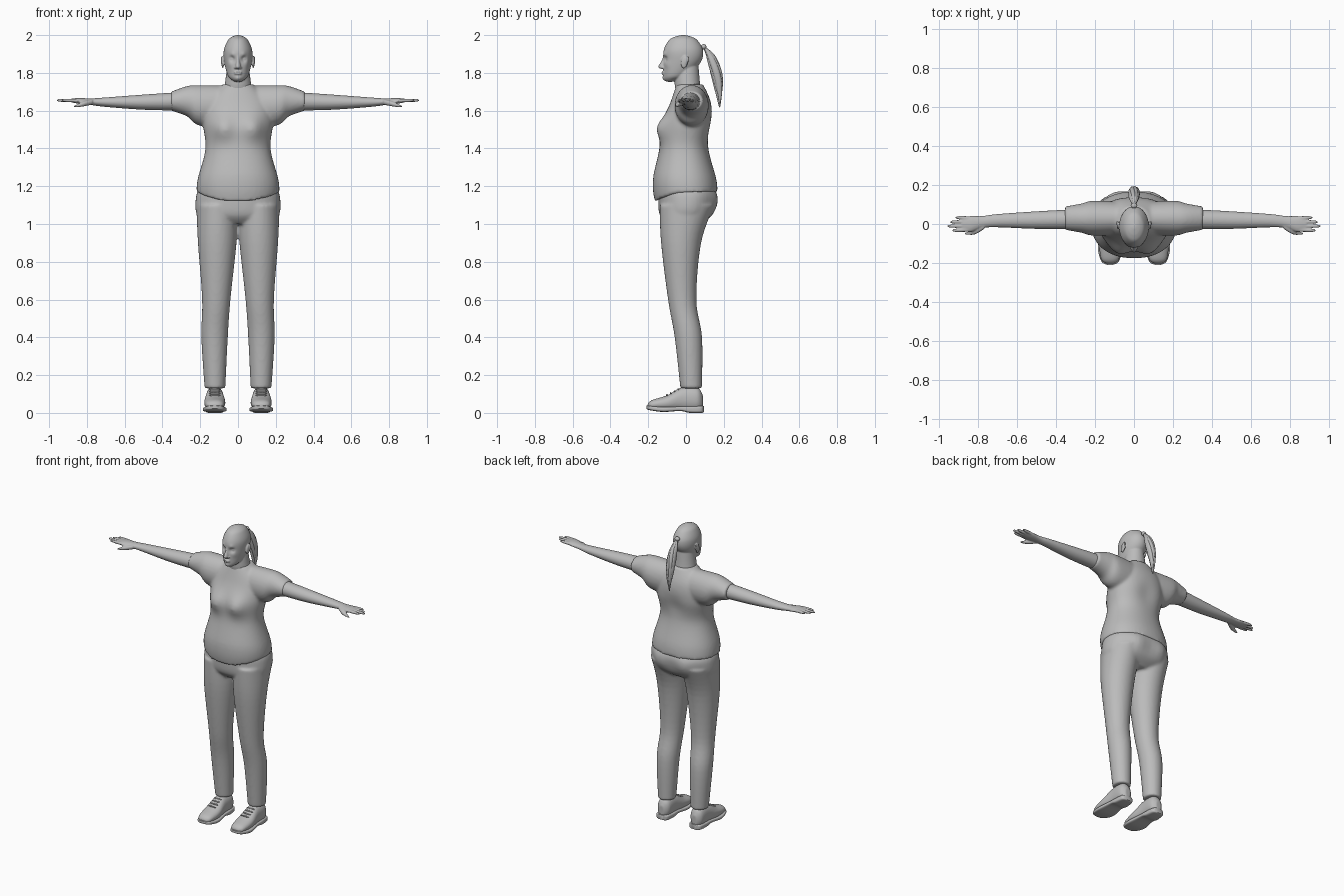
import bpy, bmesh, math
from mathutils import Vector, Matrix

if "Cube" in bpy.data.objects:
    bpy.data.objects.remove(bpy.data.objects["Cube"])

grey = bpy.data.materials.new("plain grey")
grey.use_nodes = True
tone = (0.5, 0.5, 0.5, 1)
grey.diffuse_color = tone
grey.node_tree.nodes["Principled BSDF"].inputs["Base Color"].default_value = tone

# Loft directions: along, across the oval, and from its low to its high edge
X, Y, Z = Matrix.Identity(3)
UPWARD, SIDEWAYS, BACKWARD = (Z, X, Y), (X, Y, Z), (Y, X, Z)
SIDES = {"left": 1, "right": -1}


def oval(at, wide, low, high, mid=0):
    """Cross-section: place, half width, both edges, and middle of the width."""
    return at, wide, low, high, mid


def spline(a, b, c, d, t):
    return b + t * (c - a + t * (2 * a - 5 * b + 4 * c - d + t * (3 * (b - c) + d - a))) / 2


def loft(bm, axes, ovals, sides=48, steps=6, power=2, mirror=1):
    """Smooth skin through a row of ovals."""
    along, across, depth = axes
    padded = [ovals[0], *ovals, ovals[-1]]
    dense = [[spline(*values, step / steps) for values in zip(*padded[i:i + 4])]
             for i in range(len(ovals) - 1) for step in range(steps)]
    rings = []
    for at, wide, low, high, mid in dense + [ovals[-1]]:
        ring = []
        for k in range(sides):
            angle = math.tau * k / sides
            u, v = (math.copysign(abs(f) ** (2 / power), f)
                    for f in (math.cos(angle), math.sin(angle)))
            point = along * at + across * (mid + wide * u) + depth * (low + high + (high - low) * v) / 2
            point.x *= mirror
            ring.append(bm.verts.new(point))
        rings.append(ring)
    for lower, upper in zip(rings, rings[1:]):
        for k in range(sides):
            bm.faces.new((lower[k], lower[k - 1], upper[k - 1], upper[k]))
    bm.faces.new(rings[0])
    bm.faces.new(rings[-1])


def blob(bm, place, size, tilt=0):
    matrix = Matrix.Translation(place) @ Matrix.Rotation(tilt, 4, 'X') @ Matrix.Diagonal((*size, 1))
    bmesh.ops.create_uvsphere(bm, u_segments=20, v_segments=12, radius=1, matrix=matrix)


def sculpt(bm, x, y, z, reach, push):
    """Soft push along y around a point, mirrored when it is off centre."""
    for centre in {Vector((x, y, z)).freeze(), Vector((-x, y, z)).freeze()}:
        for vert in bm.verts:
            vert.co.y += push * math.exp(-((vert.co - centre).length / reach) ** 2)


def finish(bm, name, voxel=0, soften=0):
    """Make the object; a voxel size blends its parts into one skin."""
    bmesh.ops.recalc_face_normals(bm, faces=bm.faces)
    mesh = bpy.data.meshes.new(name)
    bm.to_mesh(mesh)
    bm.free()
    mesh.materials.append(grey)
    mesh.shade_smooth()
    part = bpy.data.objects.new(name, mesh)
    bpy.context.collection.objects.link(part)
    if voxel:
        blend = part.modifiers.new("blend", 'REMESH')
        blend.mode, blend.voxel_size, blend.use_smooth_shade = 'VOXEL', voxel, True
        part.modifiers.new("soften", 'SMOOTH').iterations = soften
    return mesh


# Shirt: trunk, bust, hem dipping at the front, and short sleeves
bm = bmesh.new()
loft(bm, UPWARD, [
    oval(at=1.17, wide=.22, low=-.165, high=.167),
    oval(at=1.24, wide=.213, low=-.175, high=.16),
    oval(at=1.4, wide=.172, low=-.14, high=.12),
    oval(at=1.54, wide=.186, low=-.12, high=.14),
    oval(at=1.65, wide=.17, low=-.08, high=.13),
    oval(at=1.74, wide=.08, low=-.05, high=.09)], power=2.2)
sculpt(bm, x=.085, y=-.13, z=1.51, reach=.065, push=-.04)
sculpt(bm, x=0, y=.14, z=1.5, reach=.07, push=-.014)
for vert in bm.verts:
    if vert.co.z < 1.25 and vert.co.y < 0:
        vert.co.z -= 24 * vert.co.y ** 2 * (1.25 - vert.co.z)
for mirror in SIDES.values():
    loft(bm, SIDEWAYS, [
        oval(at=0, wide=.08, low=1.51, high=1.73, mid=.03),
        oval(at=.2, wide=.09, low=1.52, high=1.735, mid=.03),
        oval(at=.27, wide=.075, low=1.57, high=1.73, mid=.03),
        oval(at=.355, wide=.06, low=1.6, high=1.7, mid=.03)], mirror=mirror)
finish(bm, "shirt", voxel=.009, soften=5)

# Trousers: hips and two legs
bm = bmesh.new()
loft(bm, UPWARD, [
    oval(at=1.19, wide=.205, low=-.14, high=.15),
    oval(at=1.14, wide=.223, low=-.147, high=.163),
    oval(at=1.05, wide=.218, low=-.14, high=.14),
    oval(at=1, wide=.15, low=-.1, high=.08)], power=2.2)
sculpt(bm, x=.095, y=.15, z=1.11, reach=.06, push=.016)
for mirror in SIDES.values():
    loft(bm, UPWARD, [
        oval(at=1.1, wide=.11, low=-.14, high=.15, mid=.11),
        oval(at=.9, wide=.102, low=-.132, high=.08, mid=.11),
        oval(at=.6, wide=.075, low=-.095, high=.055, mid=.115),
        oval(at=.4, wide=.07, low=-.06, high=.085, mid=.124),
        oval(at=.13, wide=.055, low=-.03, high=.085, mid=.122)], mirror=mirror)
finish(bm, "trousers", voxel=.009, soften=4)

# Arms with palm, four fingers and a thumb
for side, mirror in SIDES.items():
    bm = bmesh.new()
    loft(bm, SIDEWAYS, [
        oval(at=.28, wide=.052, low=1.6, high=1.7, mid=.025),
        oval(at=.5, wide=.045, low=1.605, high=1.685, mid=.02),
        oval(at=.7, wide=.034, low=1.62, high=1.67, mid=.017),
        oval(at=.78, wide=.031, low=1.63, high=1.665, mid=.01),
        oval(at=.84, wide=.041, low=1.636, high=1.667),
        oval(at=.885, wide=.033, low=1.645, high=1.663)], mirror=mirror)
    for finger, tip in enumerate((.935, .96, .945, .92)):
        spread = .02 * finger - .03
        loft(bm, SIDEWAYS, [
            oval(at=.85, wide=.01, low=1.643, high=1.663, mid=spread),
            oval(at=tip - .02, wide=.008, low=1.647, high=1.663, mid=spread * 1.1),
            oval(at=tip, wide=.003, low=1.652, high=1.657, mid=spread * 1.1)], mirror=mirror)
    loft(bm, SIDEWAYS, [
        oval(at=.77, wide=.014, low=1.632, high=1.66, mid=-.012),
        oval(at=.82, wide=.014, low=1.622, high=1.648, mid=-.04),
        oval(at=.87, wide=.004, low=1.617, high=1.625, mid=-.05)], mirror=mirror)
    finish(bm, side + "_arm", voxel=.0045, soften=2)

# Head: skull with modelled sockets, brows, cheeks and chin
bm = bmesh.new()
loft(bm, UPWARD, [
    oval(at=1.753, wide=.015, low=-.1, high=-.07),
    oval(at=1.765, wide=.035, low=-.115, high=-.035),
    oval(at=1.79, wide=.056, low=-.12, high=.02),
    oval(at=1.86, wide=.073, low=-.12, high=.08),
    oval(at=1.92, wide=.075, low=-.118, high=.09),
    oval(at=1.97, wide=.055, low=-.093, high=.063),
    oval(at=1.99, wide=.034, low=-.063, high=.033),
    oval(at=2, wide=.008, low=-.025, high=-.005)], sides=72, steps=9)
sculpt(bm, x=.03, y=-.11, z=1.874, reach=.015, push=.015)
sculpt(bm, x=.03, y=-.11, z=1.897, reach=.014, push=-.006)
sculpt(bm, x=.045, y=-.095, z=1.845, reach=.02, push=-.005)
sculpt(bm, x=0, y=-.115, z=1.77, reach=.016, push=-.007)

# Nose, lips, eyes, ears and neck
loft(bm, UPWARD, [
    oval(at=1.9, wide=.007, low=-.12, high=-.1),
    oval(at=1.87, wide=.008, low=-.127, high=-.1),
    oval(at=1.833, wide=.015, low=-.147, high=-.1),
    oval(at=1.822, wide=.013, low=-.135, high=-.1)])
for height in (1.804, 1.795):
    blob(bm, place=(0, -.119, height), size=(.021, .011, .005))
for mirror in SIDES.values():
    blob(bm, place=(mirror * .03, -.091, 1.874), size=(.015, .013, .011))
    blob(bm, place=(mirror * .014, -.119, 1.828), size=(.007, .011, .007))
    blob(bm, place=(mirror * .081, -.008, 1.857), size=(.007, .019, .034), tilt=-.2)
    blob(bm, place=(mirror * .085, .004, 1.867), size=(.007, .01, .023), tilt=-.2)
loft(bm, UPWARD, [
    oval(at=1.66, wide=.085, low=-.04, high=.09),
    oval(at=1.74, wide=.07, low=-.06, high=.075),
    oval(at=1.85, wide=.055, low=-.055, high=.065)])
finish(bm, "head", voxel=.004, soften=3)

# Ponytail: overlapping strands around a curved, tapering path
bm = bmesh.new()
strands, knots = 8, 7
for strand in range(strands):
    ovals = []
    for knot in range(knots + 1):
        t = knot / knots
        angle = math.tau * strand / strands + t
        thick = .003 + .025 * math.sin(math.pi * t ** .8)
        y = .09 + .088 * math.sin(math.pi / 2 * t ** .7) + thick * math.sin(angle) / 2
        ragged = 1 + .06 * math.sin(3 * angle)
        ovals.append(oval(at=1.945 - .31 * t * ragged, wide=thick / 2, low=y - thick * .6,
                          high=y + thick * .6, mid=thick * math.cos(angle) * .6))
    loft(bm, UPWARD, ovals, sides=12)
finish(bm, "ponytail")
bm = bmesh.new()
blob(bm, place=(0, .094, 1.938), size=(.017, .014, .014), tilt=.6)
finish(bm, "hair_tie")

# Shoes: uppers, soles with raised heels, and laces
centre = .123
for side, mirror in SIDES.items():
    bm = bmesh.new()
    loft(bm, BACKWARD, [
        oval(at=-.203, wide=.02, low=.024, high=.048, mid=centre),
        oval(at=-.18, wide=.046, low=.018, high=.068, mid=centre),
        oval(at=-.1, wide=.056, low=.013, high=.093, mid=centre),
        oval(at=-.02, wide=.048, low=.01, high=.136, mid=centre),
        oval(at=.06, wide=.044, low=.01, high=.135, mid=centre),
        oval(at=.089, wide=.018, low=.025, high=.095, mid=centre)], power=2.2, mirror=mirror)
    finish(bm, side + "_shoe", voxel=.005, soften=3)
    bm = bmesh.new()
    loft(bm, BACKWARD, [
        oval(at=-.21, wide=.015, low=.022, high=.038, mid=centre),
        oval(at=-.19, wide=.046, low=.014, high=.038, mid=centre),
        oval(at=-.12, wide=.063, low=.005, high=.032, mid=centre),
        oval(at=-.03, wide=.051, low=.01, high=.035, mid=centre),
        oval(at=.02, wide=.05, low=0, high=.037, mid=centre),
        oval(at=.08, wide=.042, low=0, high=.037, mid=centre),
        oval(at=.094, wide=.018, low=.004, high=.036, mid=centre)], power=4, mirror=mirror)
    finish(bm, side + "_sole").set_sharp_from_angle(angle=math.radians(40))
    bm = bmesh.new()
    for lace in range(4):
        blob(bm, place=(mirror * centre, -.1 + lace * .02, .094 + lace * .01),
             size=(.03, .005, .006), tilt=.5)
    finish(bm, side + "_laces")
